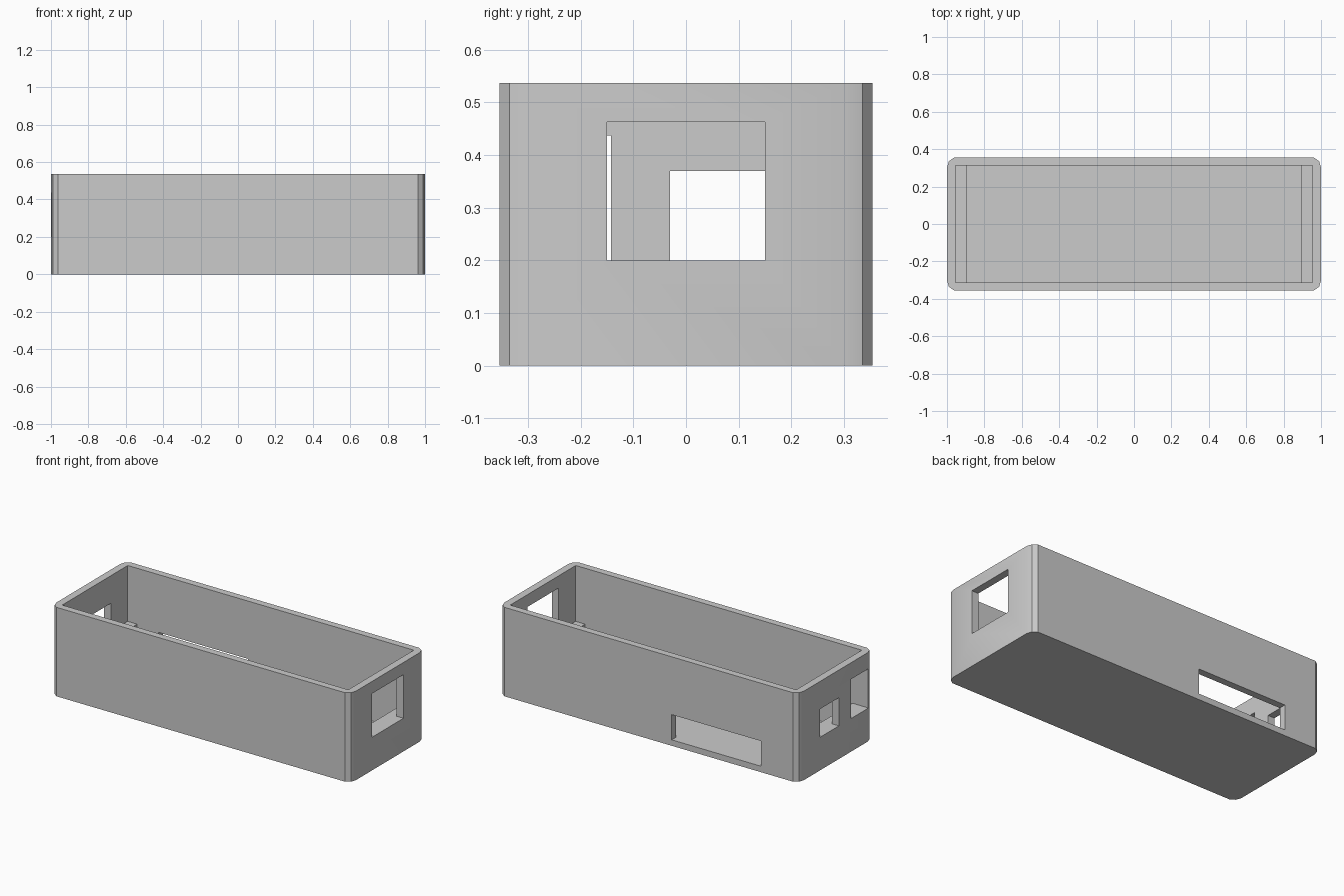
import bpy, bmesh, math

cube = bpy.data.objects.get("Cube")
if cube:
    bpy.data.objects.remove(cube, do_unlink=True)

HEIGHT, FLOOR, LEDGE = 0.537, 0.036, 0.2
RADIUS, CORE_X, CORE_Y = 3 / 56, 53 / 56, 17 / 56
IN_X, IN_Y, POCKET_X = 0.955, 0.3125, 0.893

grey = bpy.data.materials.new("light_grey")
grey.use_nodes = True
grey.diffuse_color = (0.6, 0.6, 0.6, 1)
grey.node_tree.nodes["Principled BSDF"].inputs["Base Color"].default_value = (0.6, 0.6, 0.6, 1)


def add_object(name, bm):
    mesh = bpy.data.meshes.new(name)
    bm.to_mesh(mesh)
    bm.free()
    mesh.materials.append(grey)
    obj = bpy.data.objects.new(name, mesh)
    bpy.context.collection.objects.link(obj)
    return obj


def block(name, x, y, z):
    """Box spanning the given (low, high) ranges."""
    bm = bmesh.new()
    bmesh.ops.create_cube(bm, size=1)
    for v in bm.verts:
        v.co = [r[0] if c < 0 else r[1] for c, r in zip(v.co, (x, y, z))]
    return add_object(name, bm)


# Outer body: rectangle rounded by a ten-sided circle
bm = bmesh.new()
ring = []
for sx, sy, angles in ((1, 1, (0, 36, 72)), (-1, 1, (108, 144, 180)),
                       (-1, -1, (180, 216, 252)), (1, -1, (288, 324, 360))):
    for a in angles:
        t = math.radians(a)
        ring.append(bm.verts.new((sx * CORE_X + RADIUS * math.cos(t),
                                  sy * CORE_Y + RADIUS * math.sin(t), 0)))
base = bm.faces.new(ring)
top = bmesh.ops.extrude_face_region(bm, geom=[base])["geom"]
bmesh.ops.translate(bm, vec=(0, 0, HEIGHT),
                    verts=[g for g in top if isinstance(g, bmesh.types.BMVert)])
bmesh.ops.recalc_face_normals(bm, faces=bm.faces)
body = add_object("enclosure_body", bm)

# Cavity with end ledges, then the wall openings
cutters = [
    block("upper_cavity", (-IN_X, IN_X), (-IN_Y, IN_Y), (LEDGE, 0.7)),
    block("lower_pocket", (-POCKET_X, POCKET_X), (-IN_Y, IN_Y), (FLOOR, 0.6)),
    block("right_end_window", (0.92, 1.1), (-0.15, 0.15), (LEDGE, 0.463)),
    block("left_end_window", (-1.1, -0.92), (-0.03, 0.152), (LEDGE, 0.37)),
    block("left_end_side_window", (-1.1, -0.92), (-IN_Y, -0.143), (LEDGE, 0.437)),
    block("back_slot", (-0.75, -0.153), (0.28, 0.5), (FLOOR, 0.188)),
]
bpy.ops.object.select_all(action="DESELECT")
bpy.context.view_layer.objects.active = body
body.select_set(True)
for cutter in cutters:
    cutter.hide_render = True
    mod = body.modifiers.new(cutter.name, "BOOLEAN")
    mod.operation, mod.solver, mod.object = "DIFFERENCE", "EXACT", cutter
    bpy.ops.object.modifier_apply(modifier=mod.name)
    bpy.data.objects.remove(cutter, do_unlink=True)

bpy.ops.object.shade_smooth_by_angle(angle=math.radians(30))
